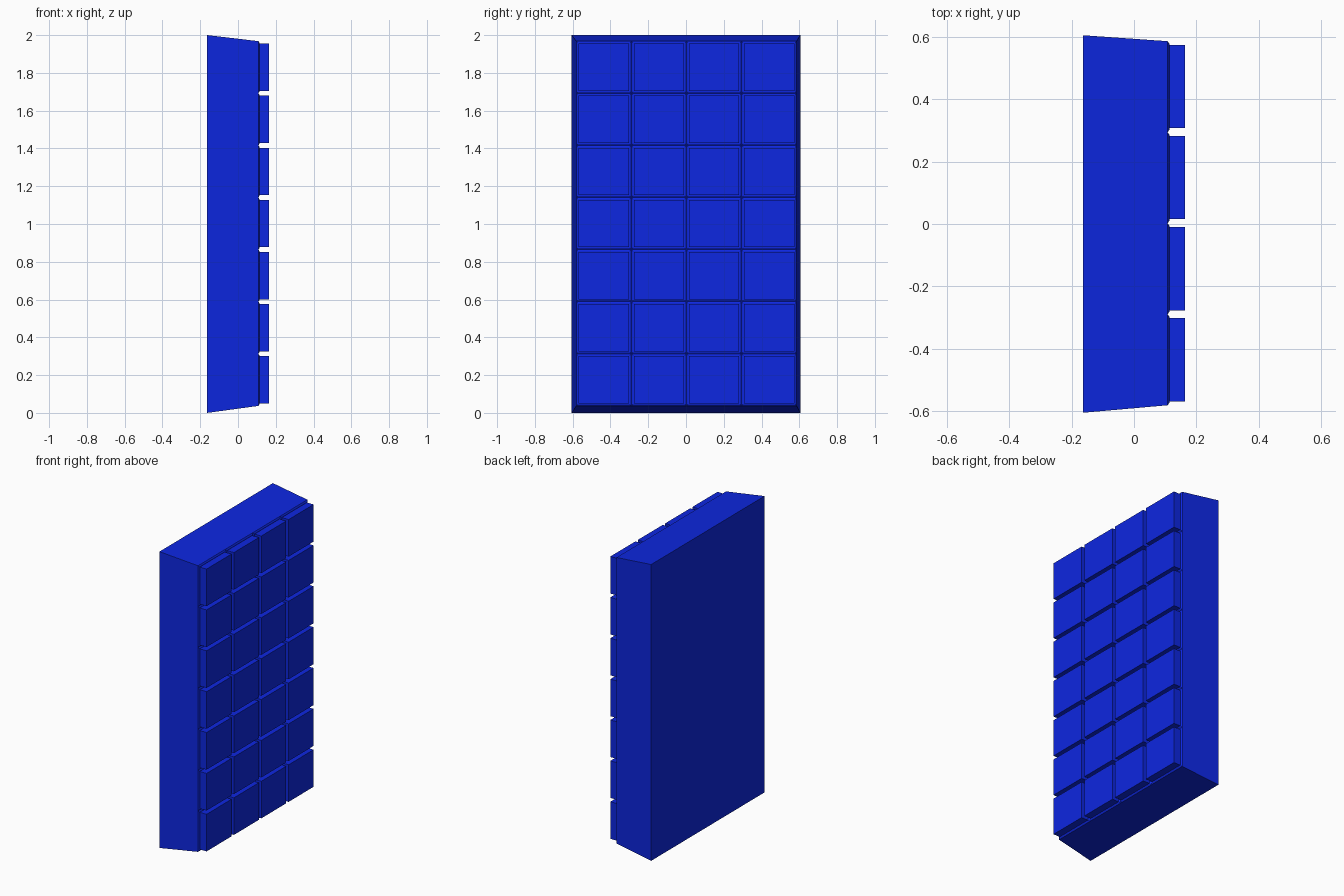
import bpy, bmesh

if "Cube" in bpy.data.objects:
    bpy.data.objects.remove(bpy.data.objects["Cube"])

COLS, ROWS = 4, 7
BACK_X, GRID_X = -0.163, 0.108
Y0, Y1, Z0, Z1 = -0.581, 0.586, 0.037, 1.968

bm = bmesh.new()

# front grid, one face per square
grid = [[bm.verts.new((GRID_X, Y0 + (Y1 - Y0) * i / COLS, Z0 + (Z1 - Z0) * j / ROWS))
         for j in range(ROWS + 1)] for i in range(COLS + 1)]
cells = [bm.faces.new((grid[i][j], grid[i + 1][j], grid[i + 1][j + 1], grid[i][j + 1]))
         for i in range(COLS) for j in range(ROWS)]

# wider flat back and the four sloping sides
a, b, c, d = [bm.verts.new((BACK_X, y, z))
              for y, z in ((-0.605, 0), (0.605, 0), (0.605, 2), (-0.605, 2))]
bm.faces.new((d, c, b, a))
bm.faces.new([a, b] + [col[0] for col in reversed(grid)])
bm.faces.new([b, c] + grid[COLS][::-1])
bm.faces.new([c, d] + [col[ROWS] for col in grid])
bm.faces.new([d, a] + grid[0])
bmesh.ops.recalc_face_normals(bm, faces=bm.faces[:])

# shallow sloped rim, small ledge, then the raised square
bmesh.ops.inset_individual(bm, faces=cells, thickness=0.011, depth=0.005)
bmesh.ops.inset_individual(bm, faces=cells, thickness=0.007, depth=0)
for f in cells:
    top = bmesh.ops.extrude_discrete_faces(bm, faces=[f])["faces"][0]
    for v in top.verts:
        v.co.x = 0.163

mesh = bpy.data.meshes.new("segmented_bar")
bm.to_mesh(mesh)
bm.free()
bar = bpy.data.objects.new("segmented_bar", mesh)
bpy.context.collection.objects.link(bar)

# blue material
mat = bpy.data.materials.new("blue")
mat.diffuse_color = (0.004, 0.02, 0.75, 1)
mat.use_nodes = True
mat.node_tree.nodes["Principled BSDF"].inputs["Base Color"].default_value = mat.diffuse_color
mesh.materials.append(mat)
